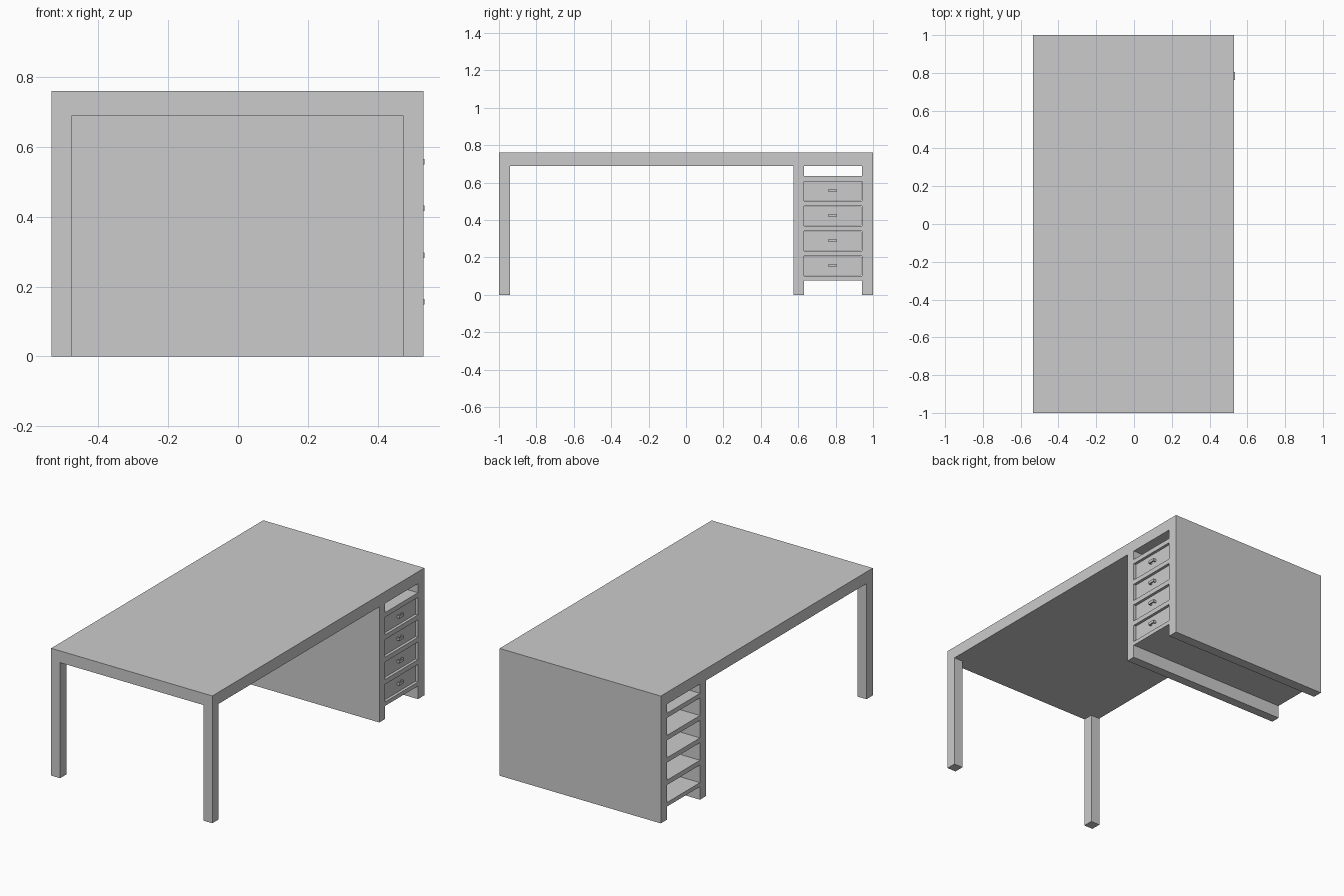
import bpy
import bmesh

if "Cube" in bpy.data.objects:
    bpy.data.objects.remove(bpy.data.objects["Cube"])

X0, X1 = -0.5335, 0.5305      # desk depth range, handles stick out a little past X1
Y_IN, Y_OUT = 0.63, 0.94      # inside faces of the drawer unit


def box(name, *ranges_list):
    """One object made of boxes, each ((x0, x1), (y0, y1), (z0, z1))."""
    bm = bmesh.new()
    for r in ranges_list:
        vs = bmesh.ops.create_cube(bm, size=1)["verts"]
        for v in vs:
            v.co = [lo + (c + 0.5) * (hi - lo) for c, (lo, hi) in zip(v.co, r)]
    mesh = bpy.data.meshes.new(name)
    bm.to_mesh(mesh)
    bm.free()
    ob = bpy.data.objects.new(name, mesh)
    bpy.context.collection.objects.link(ob)
    return ob


def cut(target, *r):
    cutter = box("cutter", r)
    cutter.hide_render = True
    mod = target.modifiers.new("cut", 'BOOLEAN')
    mod.operation = 'DIFFERENCE'
    mod.solver = 'EXACT'
    mod.object = cutter
    bpy.context.view_layer.objects.active = target
    bpy.ops.object.modifier_apply(modifier=mod.name)
    bpy.data.objects.remove(cutter)


# Desk frame: one solid block with knee space and leg gap removed
frame = box("desk_frame", ((X0, X1), (-1, 1), (0, 0.76)))
cut(frame, (-1, 1), (-0.94, 0.575), (-0.1, 0.69))
cut(frame, (-0.475, 0.472), (-1.1, -0.9), (-0.1, 0.69))

# Open bays through the drawer unit, leaving five shelves
bays = [(0.102 + 0.1335 * i, 0.207 + 0.1335 * i) for i in range(4)]
for z0, z1 in [(-0.1, 0.078), *bays, (0.635, 0.69)]:
    cut(frame, (-1, 1), (Y_IN, Y_OUT), (z0, z1))

# Recessed drawer fronts with bracket handles
FACE, YC = 0.515, 0.7835
for i, (z0, z1) in enumerate(bays, 1):
    g = 0.001
    box(f"drawer_front_{i}", ((FACE - 0.02, FACE), (Y_IN + g, Y_OUT - g), (z0 + g, z1 - g)))
    zc = (z0 + z1) / 2 + 0.002
    zr = (zc - 0.008, zc + 0.008)
    box(f"drawer_handle_{i}",
        ((0.527, 0.5335), (YC - 0.021, YC + 0.021), zr),
        ((FACE, 0.527), (YC - 0.021, YC - 0.014), zr),
        ((FACE, 0.527), (YC + 0.014, YC + 0.021), zr))
